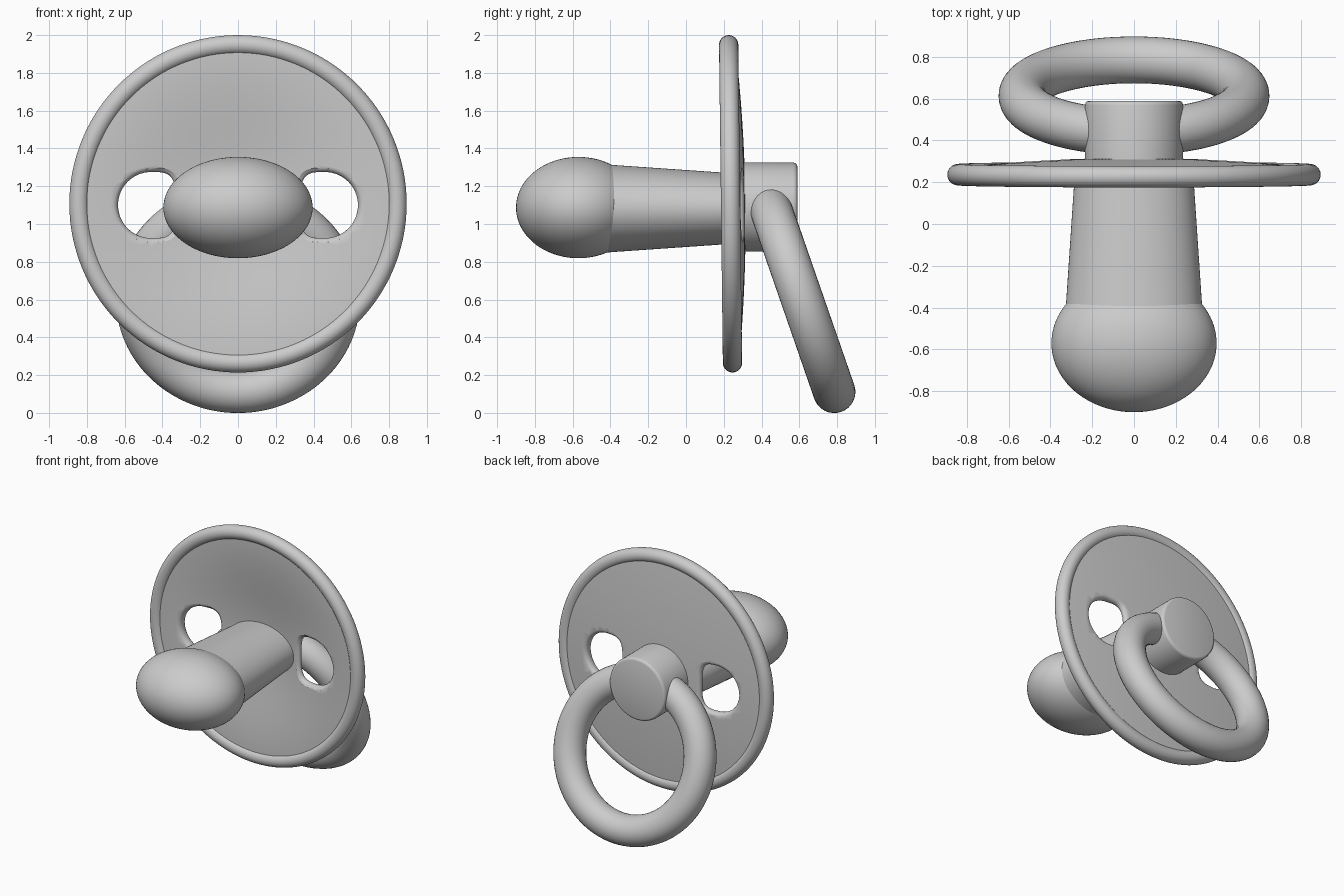
import bpy, bmesh
from math import sin, cos, pi, radians

if "Cube" in bpy.data.objects:
    bpy.data.objects.remove(bpy.data.objects["Cube"])

CZ, CY, TILT = 1.107, 0.236, 0.012   # shield centre and slight lean


def finish(ob, angle=35):
    bpy.ops.object.select_all(action='DESELECT')
    bpy.context.view_layer.objects.active = ob
    ob.select_set(True)
    bpy.ops.object.shade_smooth_by_angle(angle=radians(angle))


def skin(name, rings):
    """Join equal-length closed rings of points and cap both ends."""
    bm = bmesh.new()
    rows = [[bm.verts.new(p) for p in ring] for ring in rings]
    n = len(rows[0])
    for a, b in zip(rows, rows[1:]):
        for i in range(n):
            j = (i + 1) % n
            bm.faces.new((a[i], a[j], b[j], b[i]))
    bm.faces.new(rows[0])
    bm.faces.new(rows[-1])
    bmesh.ops.recalc_face_normals(bm, faces=bm.faces)
    me = bpy.data.meshes.new(name)
    bm.to_mesh(me)
    bm.free()
    ob = bpy.data.objects.new(name, me)
    bpy.context.collection.objects.link(ob)
    return ob


def loft(name, sections, zc=0.0, n=96):
    """Elliptical sections (y, x radius, z radius) along y."""
    return skin(name, [[(rx * cos(2 * pi * i / n), y, zc + rz * sin(2 * pi * i / n))
                        for i in range(n)] for y, rx, rz in sections])


def torus(name, loc, rot, major, minor, scale=(1, 1, 1)):
    bpy.ops.mesh.primitive_torus_add(location=loc, rotation=rot, major_radius=major,
                                     minor_radius=minor, major_segments=128, minor_segments=32)
    ob = bpy.context.object
    ob.name = name
    ob.scale = scale
    finish(ob)
    return ob


# Dished shield plate: front and back surface heights by radius
def front(r):
    return -0.03 + 0.08 * (0.5 + 0.5 * cos(pi * min(r / 0.83, 1)))


def back(r):
    return 0.036 + 0.043 * (1 - (r / 0.83) ** 2)


radii = [0.01] + [0.83 * k / 16 for k in range(1, 17)]
plate = loft("shield_plate", [(front(r), r, r) for r in radii] +
             [(back(r), r, r) for r in reversed(radii)])

# Two D-shaped air holes with flared lips that follow the dish
LEVELS = [(-0.5, 0.05), (0, 0.022), (0.1, 0.010), (0.25, 0.003), (0.4, 0),
          (0.6, 0), (0.75, 0.003), (0.9, 0.010), (1, 0.022), (1.5, 0.05)]


def hole_ring(side, s, off, n=64):
    ring = []
    for i in range(n):
        c, d = cos(2 * pi * i / n), sin(2 * pi * i / n)
        if c >= 0:
            x, z = (0.175 + off) * c, (0.175 + off) * d
        else:
            x = -(0.13 + off) * abs(c) ** 0.55
            z = (0.175 + off) * (1 if d > 0 else -1) * abs(d) ** 0.55
        x, z = x + 0.46, z - 0.007
        r = (x * x + z * z) ** 0.5
        ring.append((side * x, front(r) + s * (back(r) - front(r)), z))
    return ring


for side in (-1, 1):
    cutter = skin("hole_cutter", [hole_ring(side, s, off) for s, off in LEVELS])
    cutter.hide_render = True
    mod = plate.modifiers.new("hole", 'BOOLEAN')
    mod.operation, mod.solver, mod.object = 'DIFFERENCE', 'EXACT', cutter
    bpy.context.view_layer.objects.active = plate
    bpy.ops.object.modifier_apply(modifier=mod.name)
    bpy.data.objects.remove(cutter)
plate.location = (0, CY, CZ)
plate.rotation_euler = (TILT, 0, 0)
finish(plate)

# Rounded rim
torus("shield_rim", (0, CY, CZ), (pi / 2 + TILT, 0, 0), 0.842, 0.051)

# Teat: tapered oval neck and flattened bulb
finish(loft("teat_neck", [(-0.42, 0.328, 0.233), (-0.38, 0.325, 0.230),
                          (0.2, 0.286, 0.190), (0.3, 0.28, 0.184)], 1.082))
bpy.ops.mesh.primitive_uv_sphere_add(segments=96, ring_count=48, radius=1,
                                     location=(0, -0.57, 1.087))
bulb = bpy.context.object
bulb.name = "teat_bulb"
bulb.scale = (0.395, 0.33, 0.268)
finish(bulb)

# Knob on the back
finish(loft("back_knob", [(y, r, r) for y, r in
                          [(0.28, 0.235), (0.568, 0.235), (0.579, 0.232),
                           (0.586, 0.226), (0.589, 0.216)]], 1.09), 40)

# Hanging handle ring
torus("handle_ring", (0, 0.6125, 0.608), (radians(-70.86), 0, 0), 0.526, 0.112, (1.015, 1, 1))
